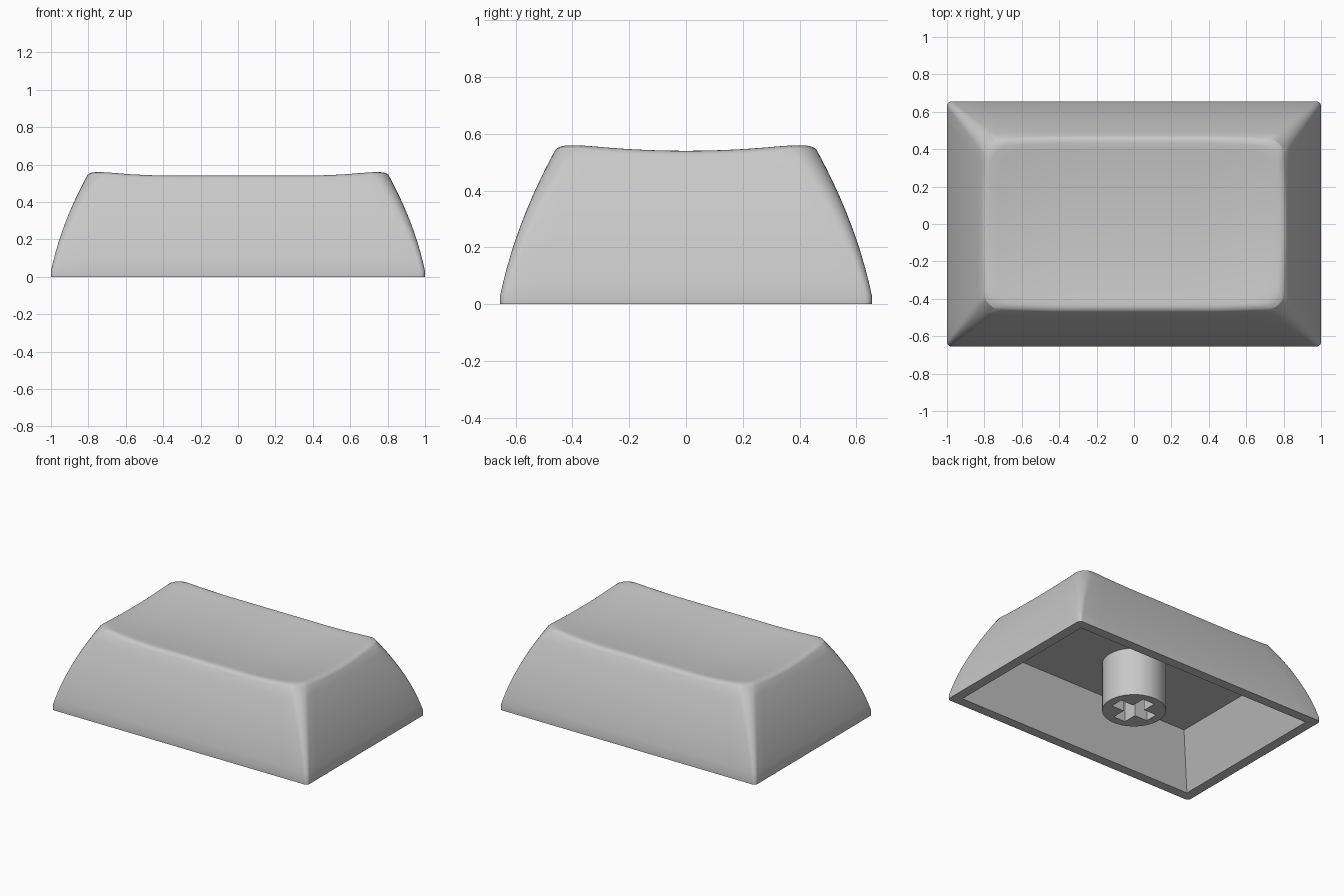
import bpy, bmesh, math
from mathutils import Vector

cube = bpy.data.objects.get("Cube")
if cube:
    bpy.data.objects.remove(cube, do_unlink=True)

grey = bpy.data.materials.new("light_grey_plastic")
grey.use_nodes = True
COLOUR = (0.58, 0.58, 0.58, 1)
grey.diffuse_color = COLOUR
grey.node_tree.nodes["Principled BSDF"].inputs["Base Color"].default_value = COLOUR

HALF_X, HALF_Y = 1.0, 0.655
LIP = 0.03            # height of the upright band at the foot
ARC, SIDE = 7, 14     # points per corner, steps per straight side


def add_object(name, bm):
    bmesh.ops.recalc_face_normals(bm, faces=bm.faces)
    mesh = bpy.data.meshes.new(name)
    bm.to_mesh(mesh)
    bm.free()
    mesh.materials.append(grey)
    obj = bpy.data.objects.new(name, mesh)
    bpy.context.collection.objects.link(obj)
    return obj


def frustum(name, low, high, z0, z1):
    """Four-sided block with separate bottom and top half sizes."""
    bm = bmesh.new()
    bmesh.ops.create_cube(bm, size=2)
    for v in bm.verts:
        (hx, hy), z = (high, z1) if v.co.z > 0 else (low, z0)
        v.co = (v.co.x * hx, v.co.y * hy, z)
    return add_object(name, bm)


def select_only(obj):
    bpy.ops.object.select_all(action='DESELECT')
    obj.select_set(True)
    bpy.context.view_layer.objects.active = obj


def cut(target, cutter):
    select_only(target)
    mod = target.modifiers.new("cut", 'BOOLEAN')
    mod.operation, mod.solver, mod.object = 'DIFFERENCE', 'EXACT', cutter
    bpy.ops.object.modifier_apply(modifier=mod.name)
    bpy.data.objects.remove(cutter, do_unlink=True)


def smooth(obj):
    select_only(obj)
    bpy.ops.object.shade_smooth_by_angle(angle=math.radians(30))


def dish(p):
    """Height of the scooped top, flat along the middle of its length."""
    ex = max(0, abs(p.x) - 0.35)
    return 0.51 + 0.165 * (ex * ex + p.y * p.y)


def inset_at(z):
    u = max(0, z - LIP)
    return 0.21 * u + 0.33 * u * u


def outline(inset):
    """Rounded rectangle whose corners widen as it shrinks."""
    hx, hy, r = HALF_X - inset, HALF_Y - inset, 0.025 + 0.33 * inset
    arcs = []
    for k, (sx, sy) in enumerate([(1, 1), (-1, 1), (-1, -1), (1, -1)]):
        centre = Vector((sx * (hx - r), sy * (hy - r)))
        angles = [math.pi / 2 * (k + j / (ARC - 1)) for j in range(ARC)]
        arcs.append([centre + r * Vector((math.cos(a), math.sin(a))) for a in angles])
    points = []
    for k, arc in enumerate(arcs):
        nxt = arcs[(k + 1) % 4][0]
        points += arc + [arc[-1].lerp(nxt, j / SIDE) for j in range(1, SIDE)]
    return points


# Outer shell: curved sides, rounded rim, scooped top
nominal = outline(0.19)
count = len(nominal)
foot = outline(0)
rings = [[p.to_3d() for p in foot]]
for step in range(11):
    ring = []
    for i, p in enumerate(nominal):
        z = LIP + (dish(p) - 0.022 - LIP) * step / 10
        q = outline(inset_at(z))[i]
        ring.append(Vector((q.x, q.y, z)))
    rings.append(ring)
rim = rings[-1]
for extra, drop in [(0.007, 0.0136), (0.016, 0.007), (0.026, 0.0024), (0.037, 0)]:
    ring = []
    for i, p in enumerate(rim):
        q = outline(inset_at(p.z) + extra)[i]
        ring.append(Vector((q.x, q.y, dish(q) - drop)))
    rings.append(ring)
edge = rings[-1]
for step in range(1, 14):
    ring = [p * (1 - step / 14) for p in edge]
    for p in ring:
        p.z = dish(p)
    rings.append(ring)

bm = bmesh.new()
loops = [[bm.verts.new(p) for p in ring] for ring in rings]
for a, b in zip(loops, loops[1:]):
    for i in range(count):
        j = (i + 1) % count
        bm.faces.new((a[i], a[j], b[j], b[i]))
bm.faces.new(loops[0])
centre = bm.verts.new((0, 0, dish(Vector((0, 0)))))
for i in range(count):
    bm.faces.new((loops[-1][i], loops[-1][(i + 1) % count], centre))
shell = add_object("keycap_shell", bm)

# Hollow underside with tapered walls, extended below the foot for a clean cut
TAPER, DEPTH, BELOW = 0.15, 0.34, 0.05
grow = TAPER * BELOW / DEPTH
cut(shell, frustum("cavity_cutter", (0.932 + grow, 0.587 + grow),
                   (0.932 - TAPER, 0.587 - TAPER), -BELOW, DEPTH))
smooth(shell)

# Round mounting stem with a cross-shaped socket
bm = bmesh.new()
bmesh.ops.create_cone(bm, cap_ends=True, segments=48, radius1=0.203, radius2=0.203, depth=0.36)
bmesh.ops.translate(bm, verts=bm.verts, vec=(0, 0, 0.18))
stem = add_object("mounting_stem", bm)
for arm in [(0.145, 0.046), (0.046, 0.145)]:
    cut(stem, frustum("socket_cutter", arm, arm, -0.05, 0.28))
smooth(stem)
